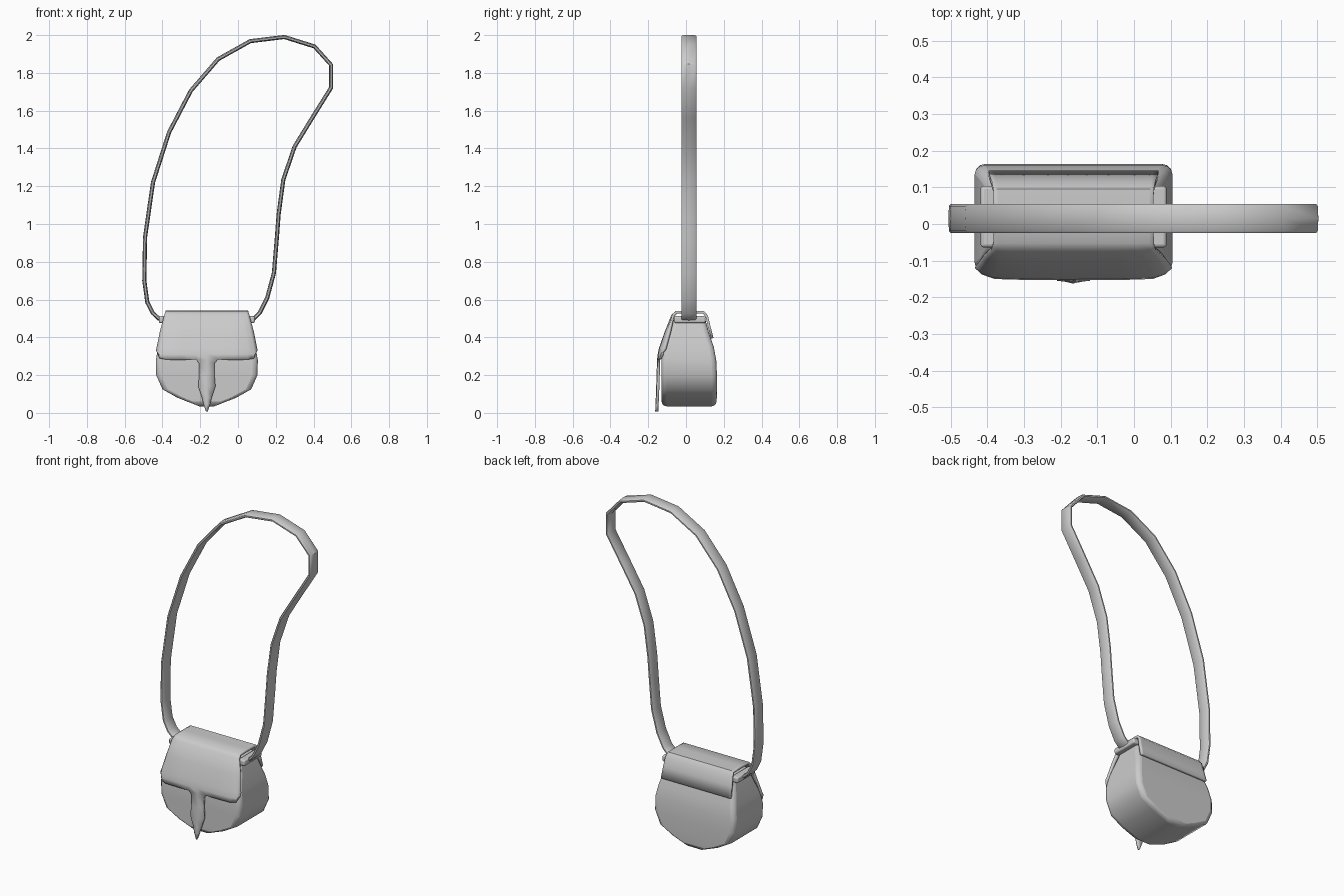
import bpy, math
from mathutils import Vector

if "Cube" in bpy.data.objects:
    bpy.data.objects.remove(bpy.data.objects["Cube"])

CX = -0.165  # centre line of the bag


def make(name, verts, faces, angle=40):
    me = bpy.data.meshes.new(name)
    me.from_pydata(verts, [], faces)
    ob = bpy.data.objects.new(name, me)
    bpy.context.collection.objects.link(ob)
    bpy.ops.object.select_all(action='DESELECT')
    bpy.context.view_layer.objects.active = ob
    ob.select_set(True)
    bpy.ops.object.mode_set(mode='EDIT')
    bpy.ops.mesh.select_all(action='SELECT')
    bpy.ops.mesh.normals_make_consistent(inside=False)
    bpy.ops.object.mode_set(mode='OBJECT')
    bpy.ops.object.shade_smooth_by_angle(angle=math.radians(angle))
    return ob


def bevel(ob, width, segments, angle=50):
    m = ob.modifiers.new("bevel", 'BEVEL')
    m.width, m.segments = width, segments
    m.limit_method, m.angle_limit = 'ANGLE', math.radians(angle)


def loft(rings):
    """Quads between closed rings of equal size, with end caps."""
    n = len(rings[0])
    verts = [v for r in rings for v in r]
    faces = [(i * n + j, i * n + (j + 1) % n, (i + 1) * n + (j + 1) % n, (i + 1) * n + j)
             for i in range(len(rings) - 1) for j in range(n)]
    faces += [tuple(range(n)), tuple(range(len(verts) - n, len(verts)))]
    return verts, faces


# Pouch body: rectangular levels (z, half width, front y, back y)
levels = [(.035, .04, -.128, .16), (.08, .155, -.13, .163), (.125, .235, -.13, .164),
          (.2, .268, -.13, .164), (.28, .27, -.13, .16), (.35, .257, -.119, .147),
          (.42, .24, -.09, .123), (.51, .215, -.06, .098)]
rings = [[(CX - w, f, z), (CX + w, f, z), (CX + w, b, z), (CX - w, b, z)]
         for z, w, f, b in levels]
body = make("pouch_body", *loft(rings), angle=50)
bevel(body, .024, 3)

# Flap: rows from back edge over the top to the front edge (y, z, half width, edge tuck)
rows = [(.139, .395, .232, 0), (.122, .46, .228, 0), (.110, .512, .223, 0),
        (.092, .533, .219, 0), (.02, .534, .218, 0), (-.05, .533, .219, 0),
        (-.071, .516, .223, .004), (-.105, .43, .245, .02), (-.137, .34, .263, .028),
        (-.143, .31, .265, .028), (-.146, .282, .262, .028)]
cols = [-1, -.94, -.82, -.5, -.22, 0, .22, .5, .82, .94, 1]
lift = {1: .03, .94: .006}
verts, faces = [], []
for i, (y, z, w, tuck) in enumerate(rows):
    for u in cols:
        a = abs(u)
        dz = lift.get(a, 0) if i == len(rows) - 1 else (.012 if i == len(rows) - 2 and a == 1 else 0)
        if i == len(rows) - 2 and a == 1:
            dz = .02
        dx = .96 if i == len(rows) - 1 and a == 1 else 1
        dy = tuck * {1: 1, .94: .5, .82: .1}.get(a, 0)
        verts.append((CX + u * w * dx, y + dy, z + dz))
n = len(cols)
faces = [(i * n + j, i * n + j + 1, (i + 1) * n + j + 1, (i + 1) * n + j)
         for i in range(len(rows) - 1) for j in range(n - 1)]
# Tongue continues from the middle columns of the flap
prev = [(len(rows) - 1) * n + k for k in (4, 5, 6)]
for y, z, w in [(-.147, .262, .04), (-.149, .2, .04), (-.151, .14, .045),
                (-.153, .08, .025), (-.155, .045, .016), (-.156, .008, .003)]:
    s = len(verts)
    verts += [(CX - w, y + .003, z), (CX, y, z), (CX + w, y + .003, z)]
    cur = [s, s + 1, s + 2]
    faces += [(prev[k], prev[k + 1], cur[k + 1], cur[k]) for k in (0, 1)]
    prev = cur
flap = make("flap_with_tongue", verts, faces)
sol = flap.modifiers.new("thickness", 'SOLIDIFY')
sol.thickness, sol.offset = .014, 0

# Shoulder strap: flat rounded section swept along a drooping loop
path = [(-.385, .49), (-.42, .5), (-.452, .53), (-.48, .585), (-.496, .7), (-.492, .93),
        (-.45, 1.22), (-.365, 1.485), (-.25, 1.705), (-.105, 1.873), (.065, 1.968),
        (.245, 1.99), (.405, 1.94), (.493, 1.842), (.493, 1.722), (.395, 1.565),
        (.3, 1.41), (.24, 1.235), (.215, 1.05), (.206, .93), (.19, .74), (.155, .61),
        (.115, .53), (.085, .5), (.05, .49)]
section = [(-.04, -.004), (-.034, -.009), (0, -.011), (.034, -.009),
           (.04, -.004), (.04, .004), (.034, .009), (0, .011), (-.034, .009), (-.04, .004)]
pts = [Vector(p) for p in path]
rings = []
for i, p in enumerate(pts):
    t = (pts[min(i + 1, len(pts) - 1)] - pts[max(i - 1, 0)]).normalized()
    nrm = Vector((-t.y, t.x))
    rings.append([(p.x + nrm.x * h, .015 + y, p.y + nrm.y * h) for y, h in section])
make("shoulder_strap", *loft(rings))

# Rolled side loops that hold the strap ends
for side, label in ((-1, "left"), (1, "right")):
    x = CX + side * .232
    ring = [[(x + dx, y, .494 + dz) for dx, dz in
             ((-.022, -.018), (.022, -.018), (.022, .018), (-.022, .018))]
            for y in (-.064, .104)]
    bevel(make(label + "_strap_loop", *loft(ring)), .009, 3)
